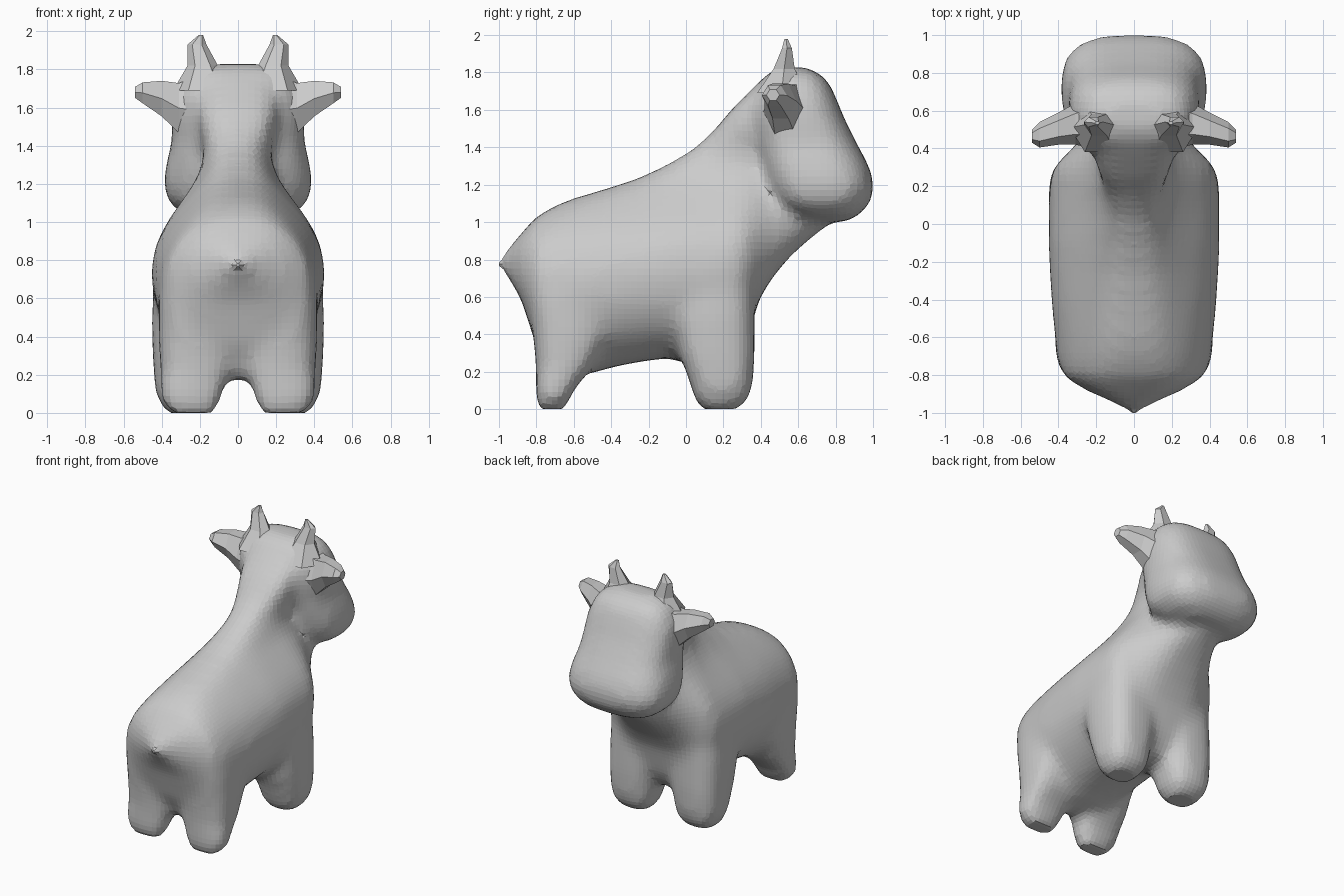
import bpy, bmesh
from math import sin, cos, pi, copysign

if "Cube" in bpy.data.objects:
    bpy.data.objects.remove(bpy.data.objects["Cube"])


def spow(v, p):
    return copysign(abs(v) ** p, v)


def lerp_table(table, v):
    if v <= table[0][0]:
        return table[0][1]
    for (a, fa), (b, fb) in zip(table, table[1:]):
        if v <= b:
            return fa + (fb - fa) * (v - a) / (b - a)
    return table[-1][1]


def loft(bm, rings):
    loops = [[bm.verts.new(p) for p in ring] for ring in rings]
    n = len(loops[0])
    faces = [bm.faces.new(loops[0]), bm.faces.new(loops[-1])]
    for a, b in zip(loops, loops[1:]):
        for i in range(n):
            j = (i + 1) % n
            faces.append(bm.faces.new((a[i], a[j], b[j], b[i])))
    bmesh.ops.recalc_face_normals(bm, faces=faces)


def flat_ring(x0, x1, y0, y1, z, n=32, p=0.7):
    """Rounded-box outline lying at height z."""
    return [((x0 + x1) / 2 + (x1 - x0) / 2 * spow(cos(2 * pi * i / n), p),
             (y0 + y1) / 2 + (y1 - y0) / 2 * spow(sin(2 * pi * i / n), p), z)
            for i in range(n)]


def finish(name, bm):
    bmesh.ops.triangulate(bm, faces=[f for f in bm.faces if len(f.verts) > 4])
    me = bpy.data.meshes.new(name)
    bm.to_mesh(me)
    bm.free()
    ob = bpy.data.objects.new(name, me)
    bpy.context.collection.objects.link(ob)
    return ob


bm = bmesh.new()

# Torso and neck: upright sections, narrowing towards the back line
WIDTH = [(.2, .34), (.3, .38), (.42, .43), (.55, .45), (.75, .45), (.9, .42),
         (1.0, .37), (1.1, .30), (1.22, .22), (1.35, .18), (1.45, .22),
         (1.55, .29), (1.68, .36)]
TORSO = [  # y, bottom, top, half width
    (-.99, .76, .80, .02), (-.93, .69, .87, .13), (-.87, .58, .94, .26),
    (-.80, .36, 1.02, .37), (-.70, .18, 1.08, .40), (-.6, .18, 1.12, .41),
    (-.5, .20, 1.15, .42), (-.4, .23, 1.18, .43), (-.25, .26, 1.23, .44),
    (-.1, .28, 1.30, .45), (.05, .24, 1.39, .45), (.15, .22, 1.48, .45),
    (.25, .24, 1.60, .45), (.32, .36, 1.67, .43), (.38, .58, 1.73, .39),
    (.45, .70, 1.79, .35), (.55, .82, 1.77, .31), (.65, .91, 1.6, .26),
    (.73, .97, 1.4, .16)]
rings = []
for y, zb, zt, w in TORSO:
    ring = []
    for i in range(40):
        a = 2 * pi * i / 40
        z = (zb + zt) / 2 + (zt - zb) / 2 * cos(a)
        wide = lerp_table(WIDTH, z) / .45 * w
        ring.append((wide * spow(sin(a), .6), y, z))
    rings.append(ring)
loft(bm, rings)

# Head: level sections from muzzle to crown
HEAD = [  # z, half width, back, front
    (1.01, .18, .66, .86), (1.05, .29, .56, .93), (1.11, .36, .48, .98),
    (1.2, .385, .44, 1.0), (1.3, .37, .41, .97), (1.42, .34, .38, .905),
    (1.55, .34, .36, .84), (1.65, .33, .36, .80), (1.74, .29, .40, .76),
    (1.79, .24, .44, .71), (1.82, .15, .50, .64)]
loft(bm, [flat_ring(-w, w, y0, y1, z) for z, w, y0, y1 in HEAD])

# Legs: inner x, outer x, back y, front y, height
FRONT_LEG = [(.17, .36, .09, .27, 0), (.12, .41, .05, .33, .06),
             (.10, .43, .03, .35, .14), (.07, .44, -.03, .36, .3),
             (.03, .445, -.08, .36, .5), (.02, .43, -.1, .36, .75)]
HIND_LEG = [(.13, .34, -.79, -.65, 0), (.10, .395, -.795, -.63, .06),
            (.08, .40, -.795, -.59, .13), (.04, .40, -.795, -.5, .23),
            (.02, .41, -.81, -.42, .4), (.02, .41, -.84, -.4, .6)]
for s in (-1, 1):
    for leg in (FRONT_LEG, HIND_LEG):
        loft(bm, [flat_ring(s * a, s * b, y0, y1, z) for a, b, y0, y1, z in leg])

# Fuse everything into one softly blended skin
body = finish("body", bm)
rm = body.modifiers.new("fuse", 'REMESH')
rm.mode = 'VOXEL'
rm.voxel_size = 0.035
sm = body.modifiers.new("soften", 'SMOOTH')
sm.factor = 0.5
sm.iterations = 11
dp = body.modifiers.new("regain", 'DISPLACE')
dp.strength = 0.008
dp.mid_level = 0
dg = bpy.context.evaluated_depsgraph_get()
skin = bpy.data.meshes.new_from_object(body.evaluated_get(dg))
body.modifiers.clear()
body.data = skin
for v in skin.vertices:
    v.co.z = max(v.co.z, 0)
for p in skin.polygons:
    p.use_smooth = False

# Ears: lobes running out sideways
EAR = [(.22, .40, .68, 1.40, 1.77), (.31, .42, .64, 1.46, 1.735),
       (.40, .42, .59, 1.55, 1.745), (.50, .405, .54, 1.62, 1.735),
       (.54, .43, .50, 1.65, 1.71)]
# Horns: x, y, x radius, y radius, z
HORN = [(.18, .51, .16, .15, 1.69), (.185, .525, .08, .065, 1.82),
        (.215, .54, .05, .03, 1.93), (.195, .535, .012, .01, 1.98)]
for side, s in (("left", -1), ("right", 1)):
    bm = bmesh.new()
    loft(bm, [[(s * x, (y0 + y1) / 2 + (y1 - y0) / 2 * cos(pi * i / 3),
                (z0 + z1) / 2 + (z1 - z0) / 2 * sin(pi * i / 3) * 1.1)
               for i in range(6)] for x, y0, y1, z0, z1 in EAR])
    finish(side + "_ear", bm)
    bm = bmesh.new()
    loft(bm, [flat_ring(s * (x - rx), s * (x + rx), y - ry, y + ry, z, 6, 1)
              for x, y, rx, ry, z in HORN])
    finish(side + "_horn", bm)

# Tail: short pointed stub
TAIL = [(-.86, .19, .12, .79), (-.94, .09, .07, .78), (-1.0, .008, .01, .775)]
bm = bmesh.new()
loft(bm, [[(rx * cos(pi * i / 3), y, z + rz * sin(pi * i / 3))
           for i in range(6)] for y, rx, rz, z in TAIL])
finish("tail", bm)
